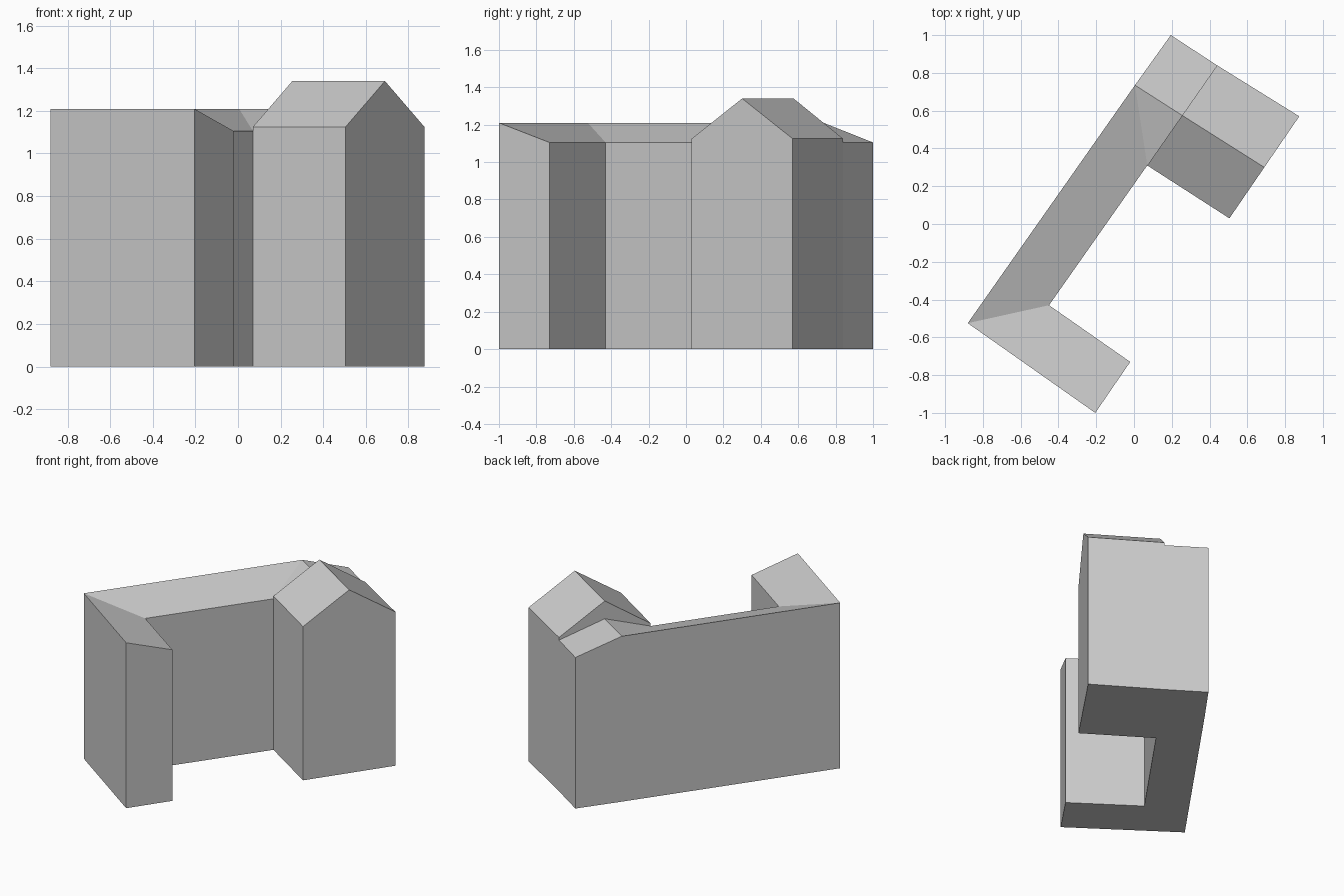
import bpy
import bmesh

cube = bpy.data.objects.get("Cube")
if cube:
    bpy.data.objects.remove(cube, do_unlink=True)

# Single plaster colour
plaster = bpy.data.materials.new("light grey plaster")
plaster.use_nodes = True
colour = (0.6, 0.6, 0.6, 1)
plaster.diffuse_color = colour
plaster.node_tree.nodes["Principled BSDF"].inputs["Base Color"].default_value = colour

# Plan corners of the building
PLAN = {
    "A": (-0.88, -0.525), "H": (-0.205, -1.0), "G": (-0.02, -0.73), "F": (-0.45, -0.43),
    "E": (0.07, 0.31), "D": (0.505, 0.03), "C": (0.875, 0.57), "K": (0.44, 0.84),
    "B": (0.195, 1.0), "R": (0.005, 0.735),
}


def midpoint(a, b):
    return tuple((p + q) / 2 for p, q in zip(PLAN[a], PLAN[b]))


PLAN["M"] = midpoint("E", "K")   # inner end of the tall ridge
PLAN["N"] = midpoint("D", "C")   # outer end of the tall ridge

LOW, HIGH = 1.105, 1.21          # range eaves and ridge
TALL_EAVE, TALL_RIDGE = 1.125, 1.34


def build(name, roofs, heights, seams):
    """Raise counter-clockwise roof panels over their footprint.
    seams: shared edges, either None (open) or the heights where the wall starts."""
    bm = bmesh.new()

    def face(points):
        bm.faces.new([bm.verts.new((*PLAN[k], z)) for k, z in points])

    edges = [(r[i - 1], r[i]) for r in roofs for i in range(len(r))]
    for roof in roofs:
        face([(k, heights[k]) for k in roof])
        face([(k, 0) for k in reversed(roof)])
    for a, b in edges:
        if (b, a) in edges:
            continue
        base = seams.get(a + b, (0, 0))
        if base:
            face([(a, base[0]), (b, base[1]), (b, heights[b]), (a, heights[a])])
    bmesh.ops.remove_doubles(bm, verts=bm.verts[:], dist=0.0001)
    mesh = bpy.data.meshes.new(name)
    bm.to_mesh(mesh)
    bm.free()
    mesh.materials.append(plaster)
    obj = bpy.data.objects.new(name, mesh)
    bpy.context.collection.objects.link(obj)


range_heights = {k: HIGH for k in "AHRM"} | {k: LOW for k in "FGEKB"}
tall_heights = {k: TALL_EAVE for k in "EDCK"} | {k: TALL_RIDGE for k in "MN"}

# Long lean-to range and the short wing mitred to it
build("main_range", ["AFER"], range_heights, {"AF": None, "ER": None})
build("front_wing", ["AHGF"], range_heights, {"FA": None})

# Low gabled link behind the tall block
build("corner_link", ["RMKB", "REM"], range_heights,
      {"MK": None, "EM": None})
link = bpy.data.objects["corner_link"].data

# Tall gabled block, its inner gable rising from the link roof
build("tall_block", ["EDNM", "MNCK"], tall_heights,
      {"KM": (LOW, HIGH), "ME": (HIGH, LOW)})

# Open the link towards the main range
bm = bmesh.new()
bm.from_mesh(link)
shared = {PLAN["R"], PLAN["E"]}
inner = [f for f in bm.faces
         if all(min(abs(v.co.x - x) + abs(v.co.y - y) for x, y in shared) < 0.001
                for v in f.verts)]
bmesh.ops.delete(bm, geom=inner, context="FACES")
bm.to_mesh(link)
bm.free()
